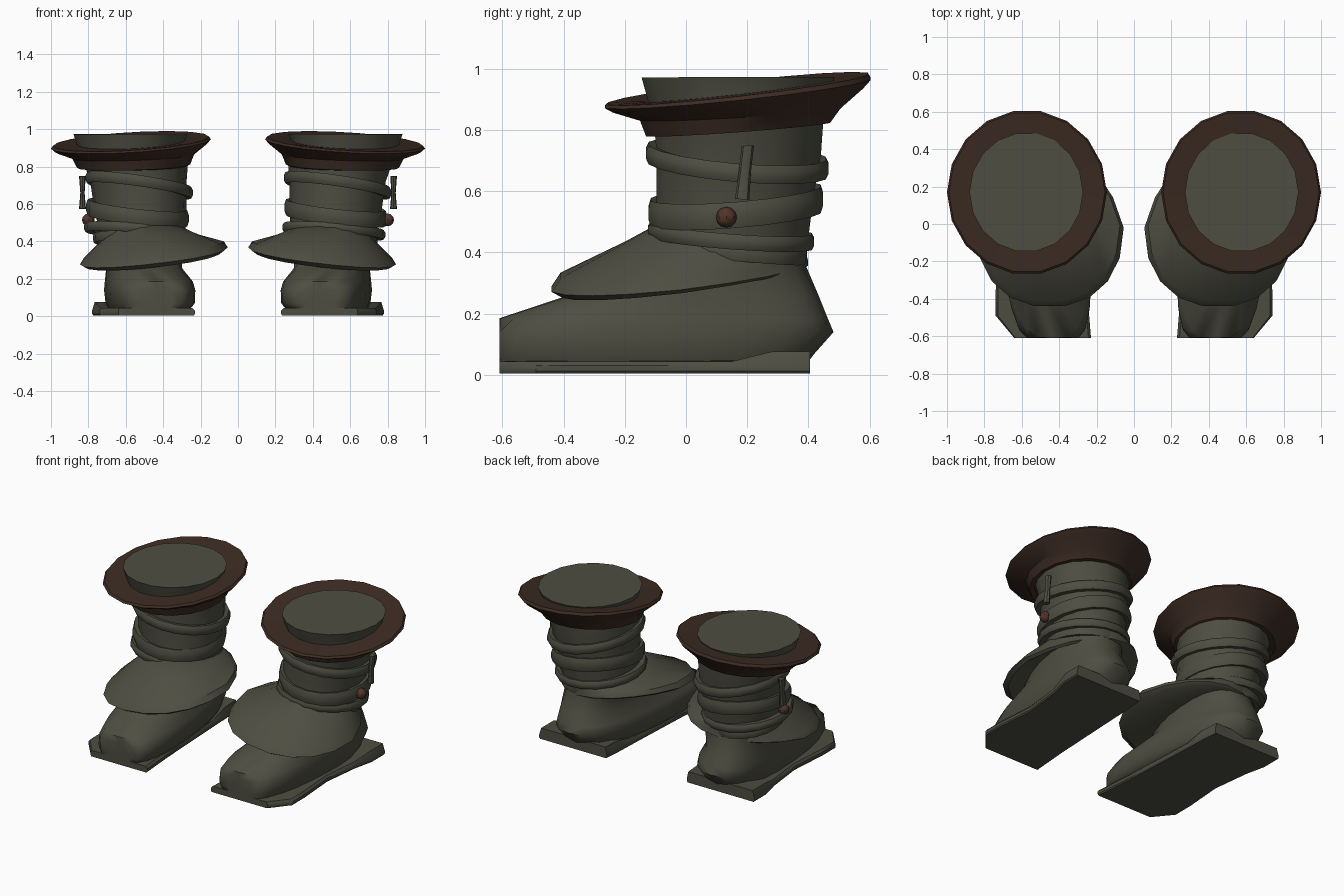
import bpy, bmesh, math
from mathutils import Vector


def material(name, rgb):
    m = bpy.data.materials.new(name)
    m.diffuse_color = (*rgb, 1)
    return m


olive = material("olive_leather", (0.075, 0.075, 0.054))
brown = material("dark_brown_trim", (0.046, 0.025, 0.017))
rust = material("rust_bead", (0.085, 0.034, 0.024))


def ring(x0, x1, y0, y1, zf, zb, tilt=0.0, n=18, power=1.0, grow=0.0, dz=0.0, egg=0.0):
    """Oval loop in a sloping plane: zf at the front, zb at the back."""
    cx, cy = (x0 + x1) / 2, (y0 + y1) / 2
    rx, ry = (x1 - x0) / 2 + grow, (y1 - y0) / 2 + grow
    pts = []
    for i in range(n):
        a = 2 * math.pi * i / n
        c, s = math.cos(a), math.sin(a)
        u = math.copysign(abs(c) ** power, c)
        v = math.copysign(abs(s) ** power, s)
        u *= 1 - egg * max(v, 0)
        pts.append(Vector((cx + rx * u, cy + ry * v,
                           zf + (zb - zf) * (v + 1) / 2 + tilt * u + dz)))
    return pts


def finish(name, bm, mat, angle=35, mirror=True):
    """Turn a bmesh into a smooth shaded part, mirrored or repeated for the pair."""
    bmesh.ops.recalc_face_normals(bm, faces=bm.faces)
    me = bpy.data.meshes.new(name)
    bm.to_mesh(me)
    bm.free()
    me.materials.append(mat)
    ob = bpy.data.objects.new(name, me)
    bpy.context.collection.objects.link(ob)
    bpy.ops.object.select_all(action='DESELECT')
    ob.select_set(True)
    bpy.context.view_layer.objects.active = ob
    bpy.ops.object.shade_smooth_by_angle(angle=math.radians(angle))
    if mirror:
        ob.modifiers.new("Mirror", 'MIRROR').use_axis[0] = True
    else:
        twin = ob.copy()
        twin.name = name + "_left"
        twin.location.x = -1.06
        bpy.context.collection.objects.link(twin)
    return ob


def loft(name, rings, mat, closed=False, caps=True, angle=35, mirror=True):
    bm = bmesh.new()
    loops = [[bm.verts.new(p) for p in r] for r in rings]
    pairs = list(zip(loops, loops[1:]))
    if closed:
        pairs.append((loops[-1], loops[0]))
    for a, b in pairs:
        for i in range(len(a)):
            j = (i + 1) % len(a)
            bm.faces.new((a[i], a[j], b[j], b[i]))
    if caps and not closed:
        bm.faces.new(loops[0])
        bm.faces.new(loops[-1])
    return finish(name, bm, mat, angle, mirror)


def strap(name, oval, height, thick):
    """Band with a rounded section, leaning the same way on both boots."""
    section = [(-0.02, -0.4), (thick * 0.7, -0.5), (thick, -0.2),
               (thick, 0.2), (thick * 0.7, 0.5), (-0.02, 0.4)]
    loft(name, [ring(*oval, grow=g, dz=h * height) for g, h in section],
         olive, closed=True, angle=50, mirror=False)


# Sole: thin outline with a broad square heel that thickens at the back
outline = [(0.23, -0.61), (0.64, -0.61), (0.74, -0.49), (0.74, -0.36),
           (0.72, -0.1), (0.75, 0.15), (0.78, 0.28), (0.78, 0.405),
           (0.29, 0.405), (0.28, 0.28), (0.275, 0.15), (0.25, -0.36)]
sole = []
for z, k in ((0.004, 0.975), (0.012, 1.0), (0.03, 1.0), (0.044, 0.95)):
    sole.append([Vector((0.5 + (x - 0.5) * k, y,
                         z + (0.032 if y > 0.25 and z > 0.03 else 0)))
                 for x, y in outline])
loft("sole", sole, olive)

# Foot: stacked ovals, with the toe end cut flat
foot = []
for x0, x1, y0, y1, z in ((0.28, 0.69, -0.66, 0.39, 0.03),
                          (0.25, 0.71, -0.70, 0.42, 0.07),
                          (0.245, 0.715, -0.69, 0.482, 0.14),
                          (0.255, 0.71, -0.62, 0.463, 0.185),
                          (0.30, 0.70, -0.40, 0.435, 0.255),
                          (0.30, 0.71, -0.22, 0.39, 0.36),
                          (0.28, 0.72, -0.11, 0.39, 0.44)):
    pts = ring(x0, x1, y0, y1, z, z, n=24, power=0.78 if z < 0.2 else 0.88)
    for p in pts:
        p.y = max(p.y, -0.61)
        if z < 0.3:
            p.x += 0.075 * p.y
    foot.append(pts)
loft("foot", foot, olive, angle=60)

# Shaft
loft("shaft", [ring(0.285, 0.73, -0.10, 0.395, 0.42, 0.38),
               ring(0.275, 0.77, -0.10, 0.42, 0.58, 0.58),
               ring(0.275, 0.79, -0.10, 0.445, 0.72, 0.72),
               ring(0.265, 0.835, -0.11, 0.455, 0.84, 0.86)], olive)

# Flared flap over the instep, widest toward the front
loft("instep_flap", [
    ring(0.275, 0.70, -0.11, 0.395, 0.485, 0.42, -0.01),
    ring(0.205, 0.73, -0.20, 0.40, 0.435, 0.405, -0.015, egg=0.05),
    ring(0.075, 0.825, -0.415, 0.40, 0.325, 0.385, -0.045, power=0.92, egg=0.25),
    ring(0.055, 0.845, -0.445, 0.405, 0.28, 0.365, -0.045, power=0.9, egg=0.25),
    ring(0.085, 0.82, -0.41, 0.39, 0.260, 0.355, -0.04, power=0.9, egg=0.25),
    ring(0.32, 0.70, -0.20, 0.37, 0.31, 0.36)], olive)

# Wrapped straps
strap("upper_strap", (0.275, 0.79, -0.105, 0.44, 0.725, 0.675, -0.04), 0.06, 0.03)
strap("middle_strap", (0.275, 0.77, -0.10, 0.425, 0.53, 0.575, -0.03), 0.085, 0.027)
strap("lower_strap", (0.265, 0.76, -0.10, 0.395, 0.475, 0.435, -0.02), 0.05, 0.028)
strap("heel_strap", (0.30, 0.73, -0.06, 0.38, 0.43, 0.385, -0.01), 0.05, 0.015)

# Flared cuff brim with a hollow underside
loft("cuff_brim", [ring(0.28, 0.83, -0.10, 0.44, 0.78, 0.82),
                   ring(0.255, 0.86, -0.135, 0.475, 0.78, 0.825, -0.01),
                   ring(0.235, 0.885, -0.155, 0.51, 0.832, 0.873, -0.012),
                   ring(0.165, 0.98, -0.245, 0.585, 0.86, 0.94, -0.022),
                   ring(0.145, 1.00, -0.272, 0.61, 0.875, 0.968, -0.025),
                   ring(0.155, 0.99, -0.26, 0.60, 0.886, 0.984, -0.025),
                   ring(0.29, 0.86, -0.125, 0.47, 0.895, 0.962, -0.012)],
     brown, caps=False)

# Filled inner lining standing above the brim
loft("lining_plug", [ring(0.30, 0.85, -0.11, 0.45, 0.84, 0.86),
                     ring(0.29, 0.86, -0.13, 0.475, 0.90, 0.93),
                     ring(0.272, 0.88, -0.15, 0.49, 0.972, 0.974)], olive)

# Faceted bead on the outer side
bm = bmesh.new()
bmesh.ops.create_uvsphere(bm, u_segments=8, v_segments=6, radius=0.034)
bmesh.ops.translate(bm, verts=bm.verts, vec=(0.80, 0.132, 0.515))
finish("bead", bm, rust)

# Tapered leaning peg
loft("peg", [ring(0.813, 0.85, 0.160, 0.207, 0.575, 0.572, n=8),
             ring(0.82, 0.843, 0.172, 0.212, 0.66, 0.66, n=8),
             ring(0.814, 0.85, 0.182, 0.222, 0.748, 0.75, n=8)], olive)
